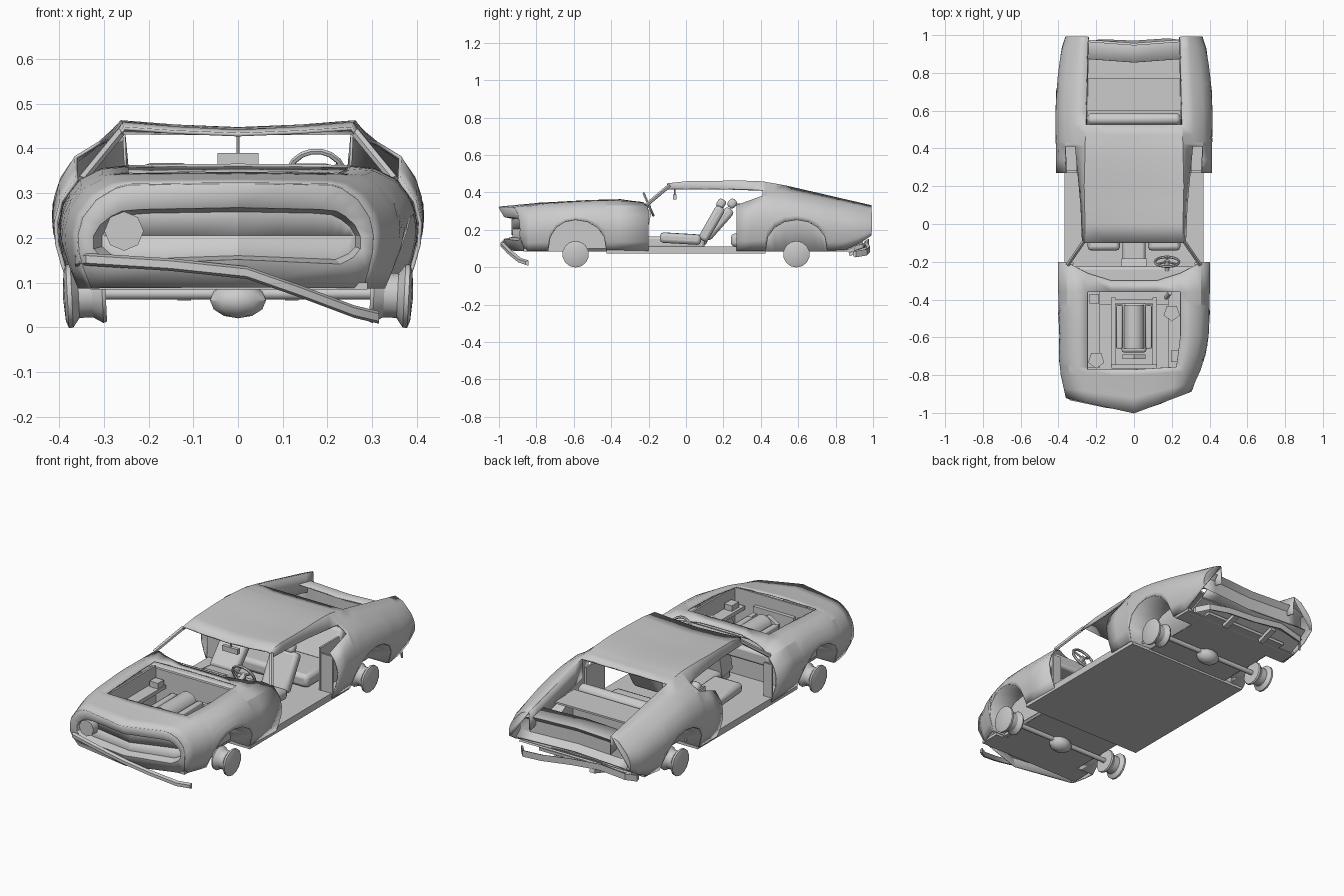
import bpy, bmesh, math
from mathutils import Vector, Matrix

if "Cube" in bpy.data.objects:
    bpy.data.objects.remove(bpy.data.objects["Cube"])

def lerp(tab, v):
    if v <= tab[0][0]: return tab[0][1]
    for (a, p), (b, q) in zip(tab, tab[1:]):
        if v <= b: return p + (q - p) * (v - a) / (b - a)
    return tab[-1][1]

def dent(p):
    # crushed right front corner
    x, y, z = p
    if x > 0 and y < -.6:
        k = min(1, (-.6 - y) / .3) * min(1, x / .36)
        x, y = x - .055 * k, y + .035 * k
    return x, y, z

def finish(name, bm, angle=30, thick=0, bevel=0):
    bmesh.ops.remove_doubles(bm, verts=bm.verts, dist=1e-4)
    bmesh.ops.recalc_face_normals(bm, faces=bm.faces)
    me = bpy.data.meshes.new(name)
    bm.to_mesh(me); bm.free()
    ob = bpy.data.objects.new(name, me)
    bpy.context.collection.objects.link(ob)
    if bevel:
        m = ob.modifiers.new("round", 'BEVEL'); m.width = bevel; m.segments = 2
    if thick:
        m = ob.modifiers.new("sheet", 'SOLIDIFY'); m.thickness = thick; m.offset = 0
    bpy.ops.object.select_all(action='DESELECT')
    ob.select_set(True); bpy.context.view_layer.objects.active = ob
    bpy.ops.object.shade_smooth_by_angle(angle=math.radians(angle))
    return ob

def loft(name, secs, skip=lambda i, j: False, cap=False, thick=.006):
    """Skin half sections (x >= 0) and their mirror image."""
    bm = bmesh.new()
    for s in (1, -1):
        g = [[bm.verts.new(dent((s * x, y, z))) for x, y, z in sec] for sec in secs]
        for i in range(len(g) - 1):
            for j in range(len(g[0]) - 1):
                if not skip(i, j):
                    f = [g[i][j], g[i + 1][j], g[i + 1][j + 1], g[i][j + 1]]
                    bm.faces.new(f[::s])
        if cap: bm.faces.new(g[-1][:cap])
    bmesh.ops.delete(bm, geom=[v for v in bm.verts if not v.link_faces], context='VERTS')
    return finish(name, bm, angle=25, thick=thick)

def box(name, lo, hi, tilt=0, bevel=0):
    lo, hi = Vector(lo), Vector(hi)
    bm = bmesh.new()
    m = Matrix.Translation((lo + hi) / 2) @ Matrix.Rotation(tilt, 4, 'X') @ Matrix.Diagonal((*(hi - lo), 1))
    bmesh.ops.create_cube(bm, size=1, matrix=m)
    return finish(name, bm, bevel=bevel)

def rod(name, p, q, r, n=8):
    p, q = Vector(p), Vector(q)
    bm = bmesh.new()
    m = Matrix.Translation((p + q) / 2) @ (q - p).to_track_quat('Z', 'Y').to_matrix().to_4x4()
    bmesh.ops.create_cone(bm, cap_ends=True, segments=n, radius1=r, radius2=r, depth=(q - p).length, matrix=m)
    return finish(name, bm, angle=50)

def ribbon(name, pts, hy, hz):
    bm = bmesh.new()
    g = [[bm.verts.new((x, y + a * hy, z + b * hz)) for a, b in ((-1, -.6), (-1, .6), (1, 1), (1, -1))]
         for x, y, z in pts]
    for a, b in zip(g, g[1:]):
        for k in range(4):
            bm.faces.new((a[k], b[k], b[(k + 1) % 4], a[(k + 1) % 4]))
    bm.faces.new(g[0]); bm.faces.new(g[-1])
    return finish(name, bm)

# body shape tables
WIDTH = [(-.92, .36), (-.8, .387), (-.7, .397), (-.2, .402), (.27, .41), (.6, .415), (.8, .402), (.93, .38), (.99, .362)]
SHOULDER = [(-.92, .285), (-.8, .31), (-.5, .33), (-.2, .325), (.27, .33), (.41, .38), (.53, .37), (.7, .34), (.85, .31), (.99, .28)]
HOOD = [(-.92, .318), (-.76, .343), (-.5, .357), (-.36, .36), (-.2, .348)]
LIP_X = [(-.1, .272), (.1, .28), (.41, .31), (.53, .318), (.99, .29)]
LIP_Z = [(-.1, .418), (.2, .418), (.41, .412), (.53, .402), (.7, .37), (.99, .31)]
EDGE_X = [(-.1, .255), (.2, .262), (.53, .255), (.99, .245)]
EDGE_Z = [(-.1, .445), (0, .456), (.3, .46), (.41, .455), (.53, .434), (.7, .395), (.85, .36), (.99, .328)]
BULGE = [(0, .9), (.25, .96), (.5, 1), (.7, .99), (.85, .955), (1, .88)]
BOTTOM = [(-.2, .087), (.84, .09), (.93, .13), (.99, .17)]
R = .167

def arch(c):
    return [c - R * math.cos(k * math.pi / 8) for k in range(9)]

def side(y):
    w, zs, b = lerp(WIDTH, y), lerp(SHOULDER, y), lerp(BOTTOM, y)
    for c in (-.59, .59):
        b = max(b, .088 + R * max(0, 1 - ((y - c) / R) ** 2) ** .42)
    out = []
    for t in (0, .2, .4, .6, .8, 1):
        z = b + t * (zs - b)
        out.append((w * lerp(BULGE, (z - .08) / (zs - .08)), y, z))
    return out

# front fenders and hood surround
def front(y):
    h, k, s = lerp(HOOD, y), lerp(WIDTH, y) / .4, lerp(SHOULDER, y)
    pts = side(y) + [(.305 * k, y, (h + s) / 2 + .009), (.245, y, h), (.12, y, h + .002), (0, y, h + .003)]
    pull = {-.92: .08, -.87: .05, -.2: .1}.get(y, 0)
    bow = 1.9 if y == -.2 else 1
    return [(x, yy - pull * min(1, bow * max(0, 1 - x / .36)) + (.035 * max(0, (.16 - z) / .07) if y == -.92 else 0), z)
            for x, yy, z in pts]

FY = [-.92, -.87, -.8, -.77] + arch(-.59) + [-.36, -.2]
fsec = [front(y) for y in FY]
loft("front_fenders", fsec, lambda i, j: j >= 7 and -.78 < FY[i] < -.37)

# nose with recessed grille opening
ring0 = [(0, -.955, .09)] + fsec[0]
gx = [0, .27, .305, .325, .325, .31, .285, .26, .215, .11, 0]
gz = [.15, .14, .155, .175, .205, .23, .25, .262, .266, .268, .27]
ring1 = [(x, -.905 - .065 * max(0, 1 - x / .36), z) for x, z in zip(gx, gz)]
ring2 = [(x * .94, y + .045, .205 + (z - .205) * .85) for x, y, z in ring1]
ring3 = [(x, y, .205) for x, y, z in ring2]
loft("nose_and_grille", [ring0, ring1, ring2, ring3])
rod("headlight", (-.255, -.932, .215), (-.255, -.88, .215), .044)

# roof flowing into the rear quarter panels
QY = [-.1, 0, .1, .2, .27, .34, .41] + arch(.59) + [.85, .93, .99]
def rear(y):
    ex, ez = lerp(EDGE_X, y), lerp(EDGE_Z, y)
    dip = lerp([(-.1, .014), (.1, .022), (.41, .012), (.53, 0)], y)
    return side(y) + [(lerp(LIP_X, y), y, lerp(LIP_Z, y)), (ex, y, ez), (.14, y, ez - dip * .6), (0, y, ez - dip)]
def open_rear(i, j):
    y = QY[i]
    return (j < 5 and y < .269) or (j == 5 and y < .409) or (j >= 7 and y > .525)
loft("roof_and_rear_quarters", [rear(y) for y in QY], open_rear, cap=8, thick=.008)
loft("rear_opening_flange", [[s[7], (s[7][0] - .004, s[7][1], s[7][2] - .1)] for s in map(rear, QY[10:])])

# tail panel
TAIL = [(.88, .305), (.97, .29), (.945, .265), (.945, .195), (.98, .168), (.92, .125)]
loft("tail_panel", [[(x, y - .025 * (1 - x / .34), min(z, top)) for y, z in TAIL]
                    for x, top in ((0, 1), (.245, 1), (.33, .26))])

# wheel wells
for part, c in (("front", -.59), ("rear", .59)):
    secs = []
    for y in arch(c):
        x, _, b = side(y)[0]
        secs.append([(x, y, b), (.25, y, b), (.25, y, .085)])
    loft(part + "_wheel_wells", secs)

# floor and sills
box("floor_spine", (-.25, -.87, .085), (.25, .9, .1))
box("floor_and_sills", (-.368, -.425, .074), (.368, .425, .11))
box("front_floor", (-.33, -.87, .085), (.29, -.757, .1))
box("rear_floor", (-.355, .757, .085), (.355, .86, .1))
box("tail_floor", (-.335, .84, .106), (.335, .95, .116), tilt=.42)

# engine bay walls and firewall
box("firewall", (-.335, -.35, .1), (.335, -.335, .32))
box("bay_front_wall", (-.25, -.78, .1), (.25, -.77, .33))
for s in (-1, 1):
    box("bay_side_wall", (s * .25 - .005, -.775, .1), (s * .25 + .005, -.35, .335))
    box("bay_ledge", (s * .215 - .035, -.76, .23), (s * .215 + .035, -.36, .25))
    box("frame_rail", (s * .11 - .012, -.75, .2), (s * .11 + .012, -.39, .235))
box("frame_crossbar", (-.12, -.42, .2), (.12, -.4, .24))

# engine and bay parts
box("engine_block", (-.065, -.68, .12), (.065, -.42, .24), bevel=.012)
rod("engine_cover", (0, -.66, .235), (0, -.43, .235), .055, 14)
for s in (-1, 1):
    box("valve_cover", (s * .078 - .016, -.66, .2), (s * .078 + .016, -.43, .26), bevel=.006)
rod("fan", (0, -.715, .2), (0, -.69, .2), .07, 6)
box("radiator", (-.12, -.765, .11), (.12, -.745, .27))
rod("left_canister", (-.2, -.72, .24), (-.2, -.72, .29), .045, 5)
rod("right_canister", (.2, -.47, .24), (.2, -.47, .29), .045, 5)
box("battery", (-.235, -.42, .24), (-.185, -.37, .28))
box("fluid_box", (.195, -.73, .24), (.24, -.67, .28))
rod("hose", (.17, -.39, .25), (.19, -.365, .3), .012)

# dashboard, console, steering wheel, mirror
box("dashboard", (-.335, -.335, .255), (.335, -.225, .325), bevel=.015)
box("console", (-.06, -.3, .1), (.06, .1, .165), bevel=.015)
box("centre_stack", (-.065, -.29, .14), (.065, -.2, .315), tilt=-.2)
hub, ax = Vector((.175, -.2, .335)), Vector((0, .92, .4)).normalized()
bpy.ops.mesh.primitive_torus_add(location=hub, rotation=ax.to_track_quat('Z', 'Y').to_euler(),
                                 major_radius=.064, minor_radius=.007, major_segments=18, minor_segments=6)
bpy.context.object.name = "steering_wheel_rim"
bpy.ops.object.shade_smooth_by_angle()
rod("steering_column", hub + ax * .008, hub - ax * .1, .013)
up = ax.cross(Vector((1, 0, 0)))
for a in (0, 2.1, 4.2):
    rod("steering_spoke", hub, hub + (Vector((1, 0, 0)) * math.sin(a) + up * math.cos(a)) * .062, .006, 6)
box("mirror", (-.046, -.07, .362), (.046, -.05, .39))
rod("mirror_stalk", (0, -.06, .385), (0, -.06, .435), .004, 6)

# windscreen pillars and door jambs
for s in (-1, 1):
    rod("windscreen_pillar", (s * .35, -.215, .33), (s * .264, -.09, .435), .011, 6)
    x0, x1 = sorted((s * .3, s * .375))
    box("rear_jamb", (x0, .272, .1), (x1, .282, .31))
    box("inner_panel", (s * .3 - .005, .27, .1), (s * .3 + .005, .43, .34))
    x0, x1 = sorted((s * .32, s * .37))
    box("front_jamb", (x0, -.215, .1), (x1, -.205, .29))

# seats
for s, lean, dy in ((-1, -.72, .035), (1, -.52, 0)):
    x = s * .16
    box("seat_cushion", (x - .085, -.14, .125), (x + .085, .08 + dy, .18), tilt=-.06, bevel=.018)
    box("seat_back", (x - .08, .11 + dy, .13), (x + .08, .165 + dy, .335), tilt=lean, bevel=.018)
    box("headrest", (x - .05, .165 + dy * 1.7, .315), (x + .05, .21 + dy * 1.7, .365), tilt=lean, bevel=.015)
box("rear_bench", (-.245, .24, .11), (.245, .47, .18), bevel=.02)
box("rear_bench_back", (-.245, .49, .12), (.245, .55, .325), tilt=-.5, bevel=.02)

# parcel shelf and trunk
box("parcel_shelf", (-.25, .61, .29), (.25, .77, .3))
box("trunk_front_wall", (-.25, .6, .1), (.25, .61, .3))
box("trunk_floor", (-.25, .61, .13), (.25, .92, .14))

# bent bumpers
ribbon("front_bumper", [(-.365, -.88, .15), (-.34, -.925, .152), (-.15, -.965, .14), (.02, -.985, .122),
                        (.14, -.945, .08), (.26, -.89, .035), (.315, -.85, .022)], .008, .014)
ribbon("rear_bumper", [(-.35, .91, .1), (-.31, .955, .115), (-.17, .97, .135), (0, .963, .115),
                       (.18, .975, .095), (.3, .96, .08), (.35, .9, .07)], .008, .017)
for x in (-.12, .12):
    box("bumper_bracket", (x - .015, .87, .075), (x + .015, .975, .095), tilt=.3)

# axles, differentials, wheels
PROFILE = [(-.046, 0), (-.046, .061), (-.038, .064), (-.015, .05), (.015, .05), (.03, .071), (.04, .071), (.046, .055), (.05, 0)]
for part, y in (("front", -.59), ("rear", .59)):
    rod(part + "_axle", (-.32, y, .075), (.32, y, .075), .013)
    bm = bmesh.new()
    bmesh.ops.create_uvsphere(bm, u_segments=10, v_segments=6, radius=1,
                              matrix=Matrix.Translation((0, y, .06)) @ Matrix.Diagonal((.066, .05, .04, 1)))
    finish(part + "_differential", bm, angle=40)
    for s in (-1, 1):
        bm = bmesh.new()
        vs = [bm.verts.new((x, 0, r)) for x, r in PROFILE]
        es = [bm.edges.new(e) for e in zip(vs, vs[1:])]
        bmesh.ops.spin(bm, geom=vs + es, axis=(1, 0, 0), cent=(0, 0, 0), steps=14, angle=math.tau)
        m = Matrix.Translation((s * .342, y, .0715)) @ Matrix.Rotation(s * .05, 4, 'Y') @ Matrix.Diagonal((s, 1, 1, 1))
        bm.transform(m)
        finish(part + "_wheel", bm)
